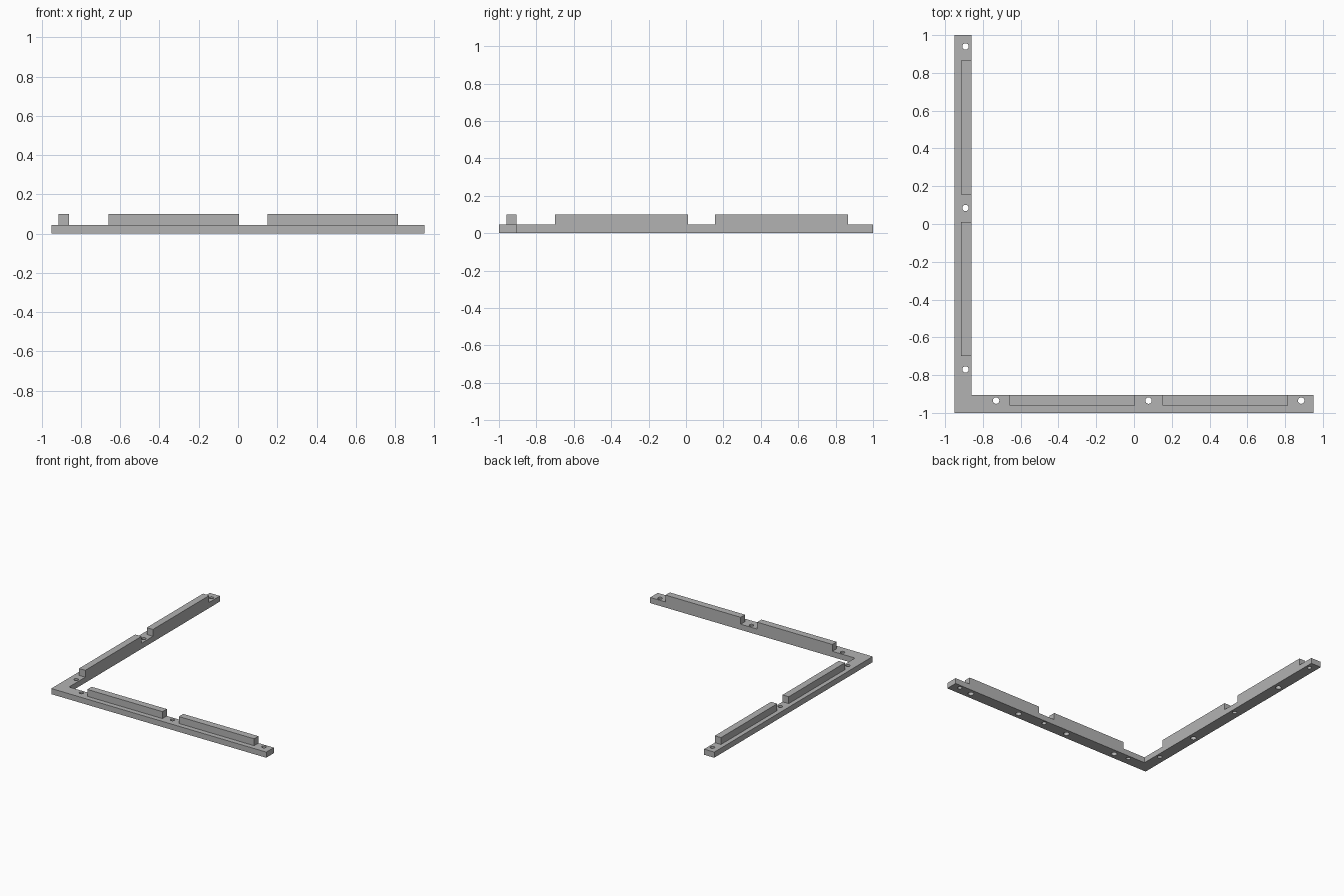
import bpy
import bmesh
from mathutils import Matrix

old = bpy.data.objects.get("Cube")
if old:
    bpy.data.objects.remove(old, do_unlink=True)

BASE_H, TOP = 0.045, 0.10
INNER_X, INNER_Y = -0.86, -0.905

grey = bpy.data.materials.new("mid grey")
grey.use_nodes = True
grey.diffuse_color = (0.45, 0.45, 0.45, 1)
grey.node_tree.nodes["Principled BSDF"].inputs["Base Color"].default_value = (0.45, 0.45, 0.45, 1)


def make_object(name, bm):
    mesh = bpy.data.meshes.new(name)
    bmesh.ops.recalc_face_normals(bm, faces=bm.faces[:])
    bm.to_mesh(mesh)
    bm.free()
    mesh.materials.append(grey)
    ob = bpy.data.objects.new(name, mesh)
    bpy.context.collection.objects.link(ob)
    return ob


def prism(name, outline, z0, z1):
    bm = bmesh.new()
    face = bm.faces.new([bm.verts.new((x, y, z0)) for x, y in outline])
    ext = bmesh.ops.extrude_face_region(bm, geom=[face])
    verts = [v for v in ext["geom"] if isinstance(v, bmesh.types.BMVert)]
    bmesh.ops.translate(bm, verts=verts, vec=(0, 0, z1 - z0))
    return make_object(name, bm)


def rect(x0, x1, y0, y1):
    return [(x0, y0), (x1, y0), (x1, y1), (x0, y1)]


def hole_cutter(name, spots, radius, z0, z1, sides):
    bm = bmesh.new()
    for x, y in spots:
        bmesh.ops.create_cone(bm, cap_ends=True, segments=sides, radius1=radius,
                              radius2=radius, depth=z1 - z0,
                              matrix=Matrix.Translation((x, y, (z0 + z1) / 2)))
    ob = make_object(name, bm)
    ob.hide_render = True
    ob.hide_viewport = True
    ob.display_type = 'WIRE'
    return ob


def cut(ob, cutter):
    mod = ob.modifiers.new("holes", 'BOOLEAN')
    mod.operation = 'DIFFERENCE'
    mod.solver = 'EXACT'
    mod.object = cutter


# L-shaped base strip
base = prism("corner_base",
             [(-0.95, -1), (0.95, -1), (0.95, INNER_Y), (INNER_X, INNER_Y),
              (INNER_X, 1), (-0.95, 1)], 0, BASE_H)

# Raised ridges along the inner edges, fused to the base
ridges = {
    "side_ridge_front": rect(-0.915, INNER_X, -0.70, 0.01),
    "side_ridge_back": rect(-0.915, INNER_X, 0.155, 0.865),
    "front_ridge_right": rect(-0.66, 0.005, -0.96, INNER_Y),
    "front_ridge_left": rect(0.15, 0.815, -0.96, INNER_Y),
}
ridge_objects = [prism(name, outline, BASE_H, TOP) for name, outline in ridges.items()]

# Screw holes right through the base
screws = [(-0.892, y) for y in (-0.77, 0.085, 0.94)]
screws += [(x, -0.935) for x in (-0.73, 0.077, 0.885)]
cut(base, hole_cutter("screw_hole_cutter", screws, 0.017, -0.05, 0.15, 24))

# Blind round pockets in the underside
pockets = [(-0.905, 0.085 + d) for d in (-0.485, 0.485)]
pockets += [(0.08 + d, -0.95) for d in (-0.686, -0.229, 0.229, 0.686)]
cut(base, hole_cutter("pocket_cutter", pockets, 0.022, -0.05, 0.03, 24))
